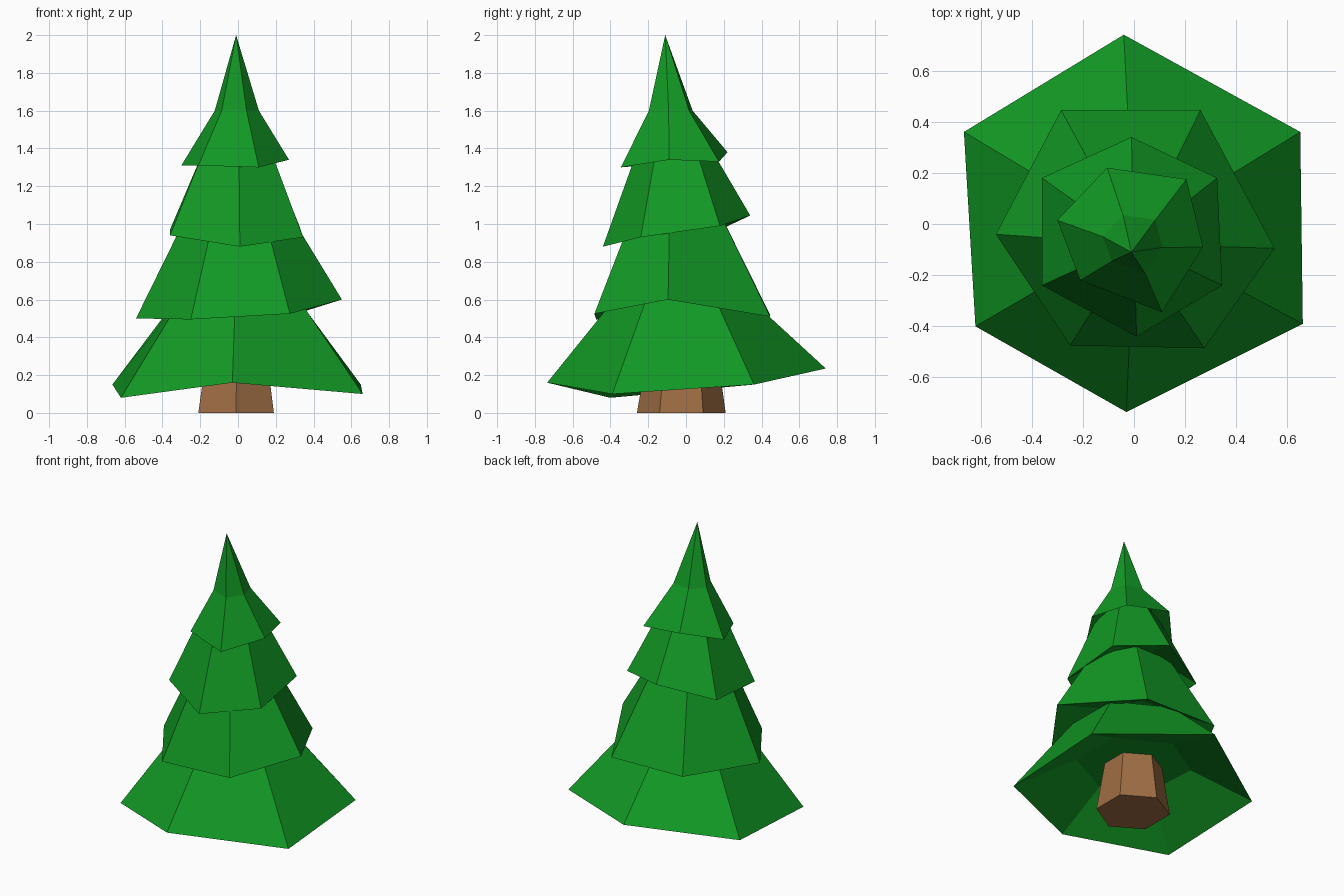
import bpy
import bmesh
from mathutils import Vector

cube = bpy.data.objects.get("Cube")
if cube:
    bpy.data.objects.remove(cube, do_unlink=True)


def make_material(name, colour):
    mat = bpy.data.materials.new(name)
    mat.use_nodes = True
    mat.diffuse_color = (*colour, 1)
    mat.node_tree.nodes["Principled BSDF"].inputs["Base Color"].default_value = (*colour, 1)
    return mat


def shrink(ring, scale, z, shift=0.0):
    """Flat copy of a ring, scaled toward the axis and moved along y."""
    return [Vector((p[0] * scale, p[1] * scale + shift, z)) for p in ring]


def skin_rings(name, rings, mat, tip=None):
    """Join rings of equal size with side faces, then close both ends."""
    bm = bmesh.new()
    loops = [[bm.verts.new(p) for p in ring] for ring in rings]
    for low, high in zip(loops, loops[1:]):
        count = len(low)
        for i in range(count):
            j = (i + 1) % count
            bm.faces.new((low[i], low[j], high[j], high[i]))
    bm.faces.new(loops[0])
    last = loops[-1]
    if tip:
        top = bm.verts.new(tip)
        for i in range(len(last)):
            bm.faces.new((last[i], last[(i + 1) % len(last)], top))
    else:
        bm.faces.new(last)
    bmesh.ops.recalc_face_normals(bm, faces=bm.faces)
    mesh = bpy.data.meshes.new(name)
    bm.to_mesh(mesh)
    bm.free()
    mesh.materials.append(mat)
    obj = bpy.data.objects.new(name, mesh)
    bpy.context.collection.objects.link(obj)
    return obj


def branch_tier(name, rim, ceiling, top_scale, top_z, shift, tip=None):
    """Hollow skirt: recessed ceiling, uneven rim, narrowing top."""
    rings = [shrink(rim, 0.48, ceiling), rim, shrink(rim, top_scale, top_z, shift)]
    return skin_rings(name, rings, leaf_green, tip)


leaf_green = make_material("leaf_green", (0.006, 0.32, 0.018))
bark_brown = make_material("bark_brown", (0.35, 0.155, 0.058))

# Trunk: tapered hexagonal post
trunk_base = [(-0.01, -0.26, 0), (0.19, -0.14, 0), (0.19, 0.09, 0),
              (-0.01, 0.21, 0), (-0.21, 0.1, 0), (-0.21, -0.14, 0)]
skin_rings("trunk", [trunk_base, shrink(trunk_base, 0.76, 0.36)], bark_brown)

# Branch tiers, bottom to top, each with an uneven six-sided rim
bottom_rim = [(-0.04, 0.74, 0.235), (-0.665, 0.36, 0.15), (-0.62, -0.4, 0.08),
              (-0.03, -0.735, 0.16), (0.66, -0.39, 0.1), (0.65, 0.36, 0.15)]
branch_tier("bottom_branches", bottom_rim, 0.33, 0.49, 0.6, -0.02)

lower_rim = [(-0.285, 0.445, 0.52), (-0.54, -0.04, 0.5), (-0.25, -0.475, 0.495),
             (0.275, -0.485, 0.525), (0.55, -0.095, 0.6), (0.26, 0.445, 0.51)]
branch_tier("lower_branches", lower_rim, 0.66, 0.49, 1.06, -0.04)

upper_rim = [(-0.01, 0.34, 1.045), (-0.36, 0.18, 0.97), (-0.36, -0.24, 0.94),
             (0.01, -0.44, 0.88), (0.345, -0.24, 0.93), (0.325, 0.18, 0.99)]
branch_tier("upper_branches", upper_rim, 1.08, 0.47, 1.42, -0.04)

top_rim = [(-0.105, 0.22, 1.38), (-0.3, 0.015, 1.31), (-0.21, -0.22, 1.31),
           (0.11, -0.345, 1.3), (0.27, -0.09, 1.34), (0.205, 0.175, 1.33)]
branch_tier("top_branches", top_rim, 1.44, 0.41, 1.6, -0.055, tip=(-0.01, -0.11, 2))
